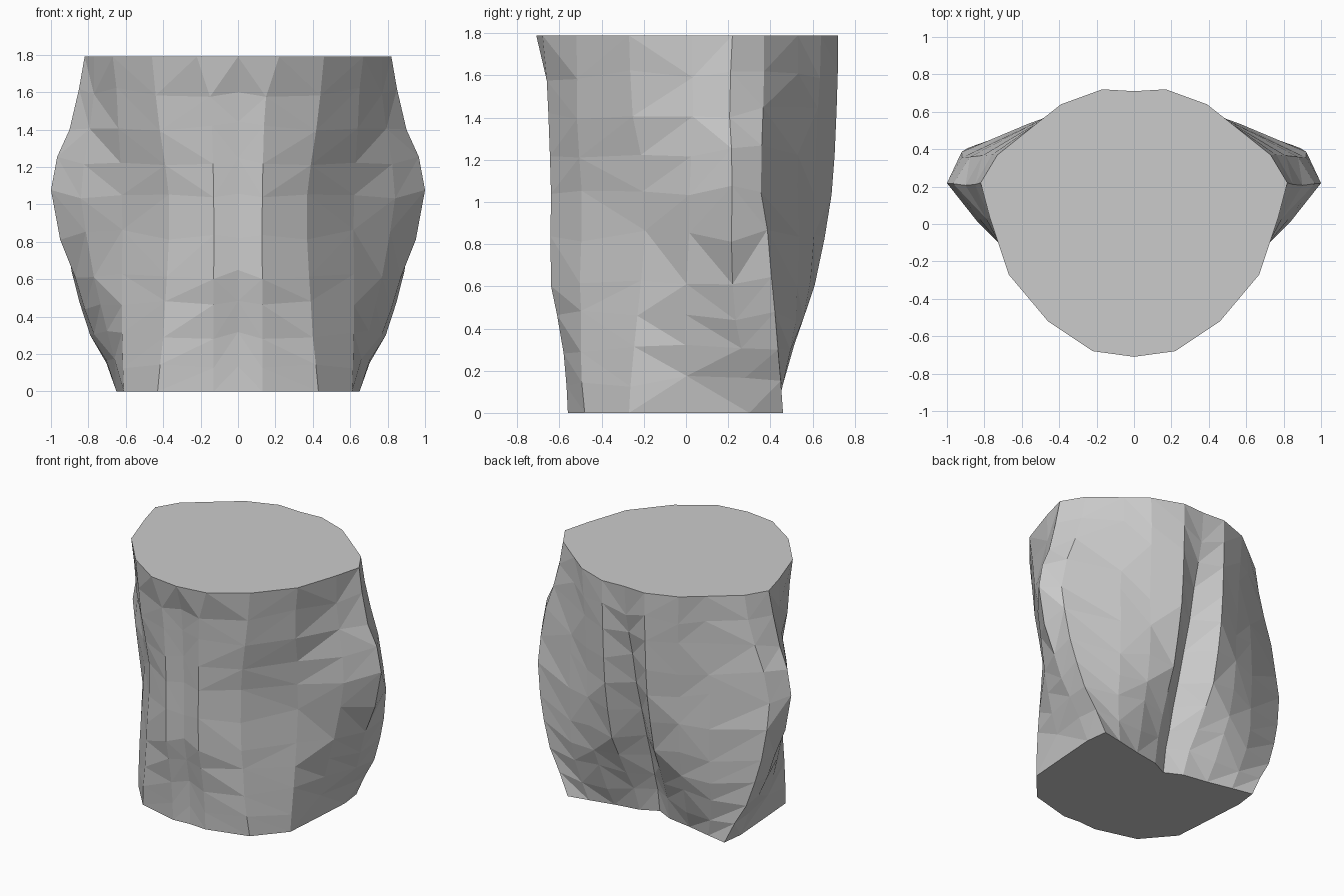
import bpy, bmesh, random

if "Cube" in bpy.data.objects:
    bpy.data.objects.remove(bpy.data.objects["Cube"])
random.seed(4)

# Half cross-sections (x >= 0), running from front centre to back centre
LEVELS = [0.0, 0.3, 0.62, 1.06, 1.6, 1.79]
SECTIONS = [
    [(0, -.55), (.13, -.56), (.43, -.48), (.61, -.27), (.63, 0), (.65, .3), (.63, .46), (.48, .43), (.3, .39), (.12, .36), (0, .30)],
    [(0, -.56), (.13, -.58), (.4, -.5), (.62, -.25), (.7, 0), (.77, .26), (.79, .44), (.55, .5), (.34, .51), (.15, .47), (0, .36)],
    [(0, -.62), (.13, -.64), (.38, -.5), (.62, -.21), (.77, 0), (.87, .22), (.89, .41), (.56, .53), (.36, .59), (.17, .61), (0, .45)],
    [(0, -.62), (.13, -.64), (.37, -.5), (.62, -.2), (.84, .02), (1.0, .22), (.92, .36), (.56, .53), (.37, .61), (.17, .69), (0, .57)],
    [(0, -.65), (.15, -.66), (.44, -.52), (.65, -.27), (.77, .03), (.85, .21), (.76, .37), (.53, .53), (.38, .63), (.17, .72), (0, .69)],
    [(0, -.71), (.22, -.68), (.46, -.52), (.67, -.27), (.77, .03), (.82, .22), (.73, .37), (.53, .53), (.39, .64), (.17, .72), (0, .71)],
]


def smooth(a, b, c, d, t):
    """Catmull-Rom blend between b and c."""
    return 0.5 * (2 * b + (c - a) * t + (2 * a - 5 * b + 4 * c - d) * t * t
                  + (3 * b - a - 3 * c + d) * t ** 3)


def section(i, t):
    last = len(SECTIONS) - 1
    near = [SECTIONS[min(max(k, 0), last)] for k in (i - 1, i, i + 1, i + 2)]
    z = LEVELS[i] + t * (LEVELS[min(i + 1, last)] - LEVELS[i])
    return [(smooth(*(p[0] for p in pts), t), smooth(*(p[1] for p in pts), t), z)
            for pts in zip(*near)]


# Half torso: stacked rings with slight hand-cut irregularity
bm = bmesh.new()
stations = [(0, 0), (0, .5), (1, 0), (1, .5), (2, 0), (2, .5),
            (3, 0), (3, .33), (3, .67), (4, 0), (5, 0)]
rings = []
for r, (i, t) in enumerate(stations):
    ring = []
    for x, y, z in section(i, t):
        if 0 < r < len(stations) - 1:
            z += random.uniform(-0.03, 0.03)
            if x > 0.3:
                y += random.uniform(-0.006, 0.006)
        ring.append(bm.verts.new((x if x > 0.001 else 0, y, z)))
    rings.append(ring)

# Wall triangles with mixed diagonals
for lo, hi in zip(rings, rings[1:]):
    for j in range(len(lo) - 1):
        a, b, c, d = lo[j], lo[j + 1], hi[j + 1], hi[j]
        tris = ((a, b, c), (a, c, d)) if random.random() < 0.5 else ((a, b, d), (b, c, d))
        for tri in tris:
            bm.faces.new(tri)

# Flat cut ends
bm.faces.new(list(reversed(rings[0])))
bm.faces.new(rings[-1])

mesh = bpy.data.meshes.new("torso")
bm.to_mesh(mesh)
bm.free()
torso = bpy.data.objects.new("torso", mesh)
bpy.context.collection.objects.link(torso)
mirror = torso.modifiers.new("mirror", 'MIRROR')
mirror.use_clip = True
mirror.merge_threshold = 0.001
